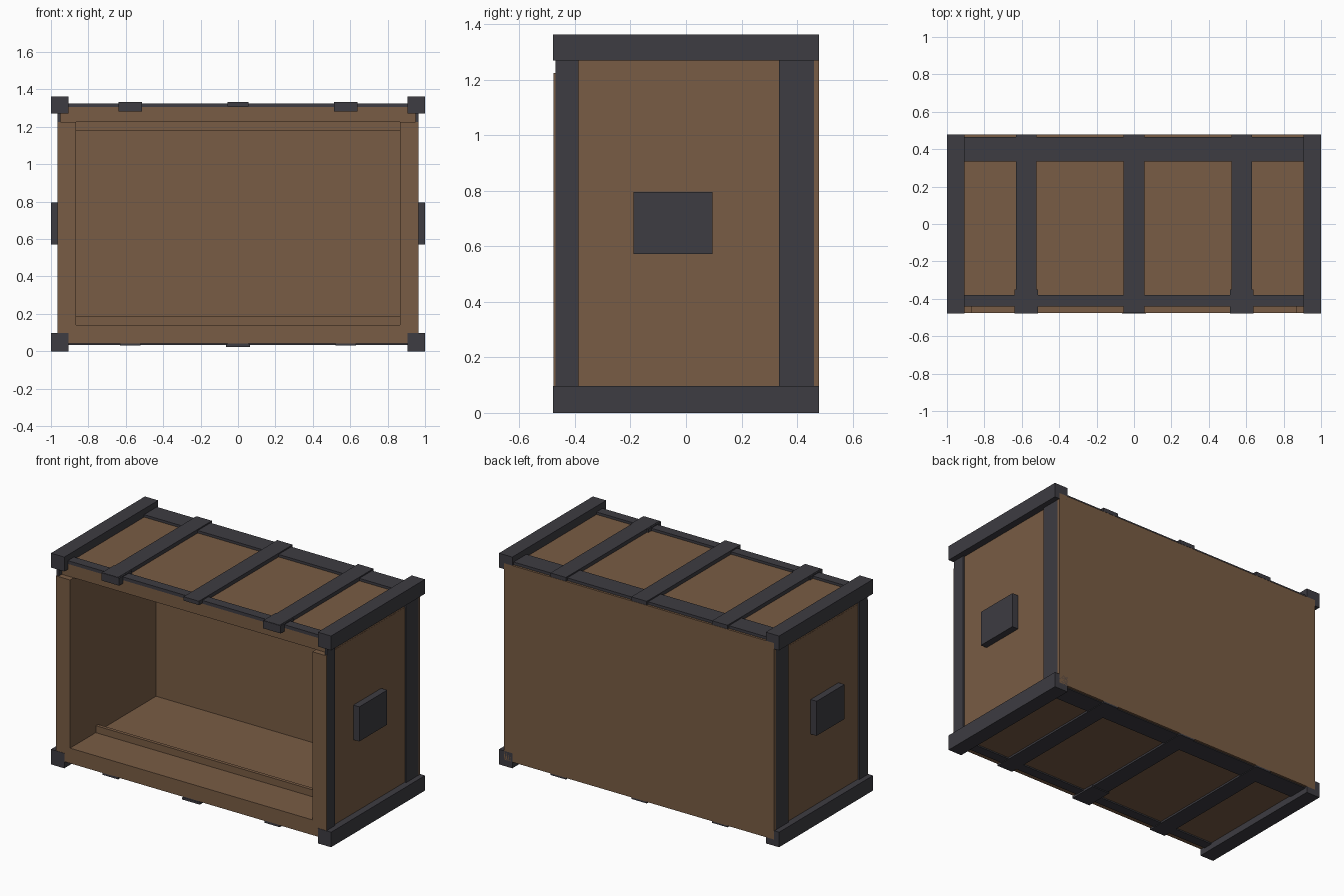
import bpy

if "Cube" in bpy.data.objects:
    bpy.data.objects.remove(bpy.data.objects["Cube"])


def material(name, rgb):
    m = bpy.data.materials.new(name)
    m.diffuse_color = (*rgb, 1)
    m.use_nodes = True
    m.node_tree.nodes["Principled BSDF"].inputs["Base Color"].default_value = m.diffuse_color
    return m


WOOD = material("brown_panel", (0.19, 0.107, 0.058))
STEEL = material("dark_steel", (0.047, 0.045, 0.054))


def box(name, x, y, z, mat):
    """Axis-aligned box from (min, max) ranges."""
    bpy.ops.mesh.primitive_cube_add(size=1)
    o = bpy.context.object
    o.name = name
    o.location = [(a + b) / 2 for a, b in (x, y, z)]
    o.scale = [b - a for a, b in (x, y, z)]
    bpy.ops.object.transform_apply(location=True, rotation=False, scale=True)
    o.data.materials.append(mat)
    return o


def pair(name, x, y, z, mat):
    """The same box on the right and left sides."""
    box(name + "_right", x, y, z, mat)
    box(name + "_left", (-x[1], -x[0]), y, z, mat)


# Crate shell, open at the front
box("floor_panel", (-0.865, 0.865), (-0.477, 0.40), (0.042, 0.14), WOOD)
box("top_panel", (-0.955, 0.955), (-0.44, 0.40), (1.225, 1.31), WOOD)
box("back_panel", (-0.955, 0.955), (0.40, 0.462), (0.042, 1.31), WOOD)
box("back_cover", (-0.965, 0.965), (0.462, 0.479), (0.04, 1.308), WOOD)
pair("side_panel", (0.865, 0.956), (-0.47, 0.40), (0.042, 1.225), WOOD)
pair("front_stile", (0.865, 0.965), (-0.477, -0.47), (0.042, 1.225), WOOD)

# Stop strips inside the opening
for name, z in (("lower_stop", (0.14, 0.185)), ("upper_stop", (1.18, 1.225))):
    box(name, (-0.865, 0.865), (-0.215, -0.193), z, WOOD)

# End frames: heavy beams and upright straps
for name, z in (("lower_beam", (0, 0.097)), ("upper_beam", (1.27, 1.363))):
    pair(name, (0.905, 1.0), (-0.479, 0.479), z, STEEL)
pair("front_upright", (0.95, 0.966), (-0.47, -0.388), (0.097, 1.27), STEEL)
pair("rear_upright", (0.95, 0.966), (0.335, 0.462), (0.097, 1.27), STEEL)

# Side handle plates
pair("handle_plate", (0.95, 0.999), (-0.19, 0.095), (0.572, 0.795), STEEL)

# Lengthwise straps on top and bottom
for level, z in (("top", (1.305, 1.326)), ("bottom", (0.034, 0.046))):
    box(level + "_front_strap", (-0.905, 0.905), (-0.442, -0.38), z, STEEL)
    box(level + "_rear_strap", (-0.905, 0.905), (0.335, 0.465), z, STEEL)

# Cross straps on top and bottom
for name, x in (("left", -0.577), ("middle", 0), ("right", 0.577)):
    span = (x - 0.055, x + 0.055)
    box(name + "_top_cross_strap", span, (-0.477, 0.479), (1.309, 1.334), STEEL)
    box(name + "_bottom_cross_strap", span, (-0.477, 0.479), (0.03, 0.044), STEEL)

# Latch blocks on the front edge, and the plate under the middle
pair("latch_block", (0.513, 0.64), (-0.479, -0.35), (1.283, 1.332), STEEL)
box("under_plate", (-0.063, 0.063), (-0.479, -0.3), (0.024, 0.038), STEEL)
